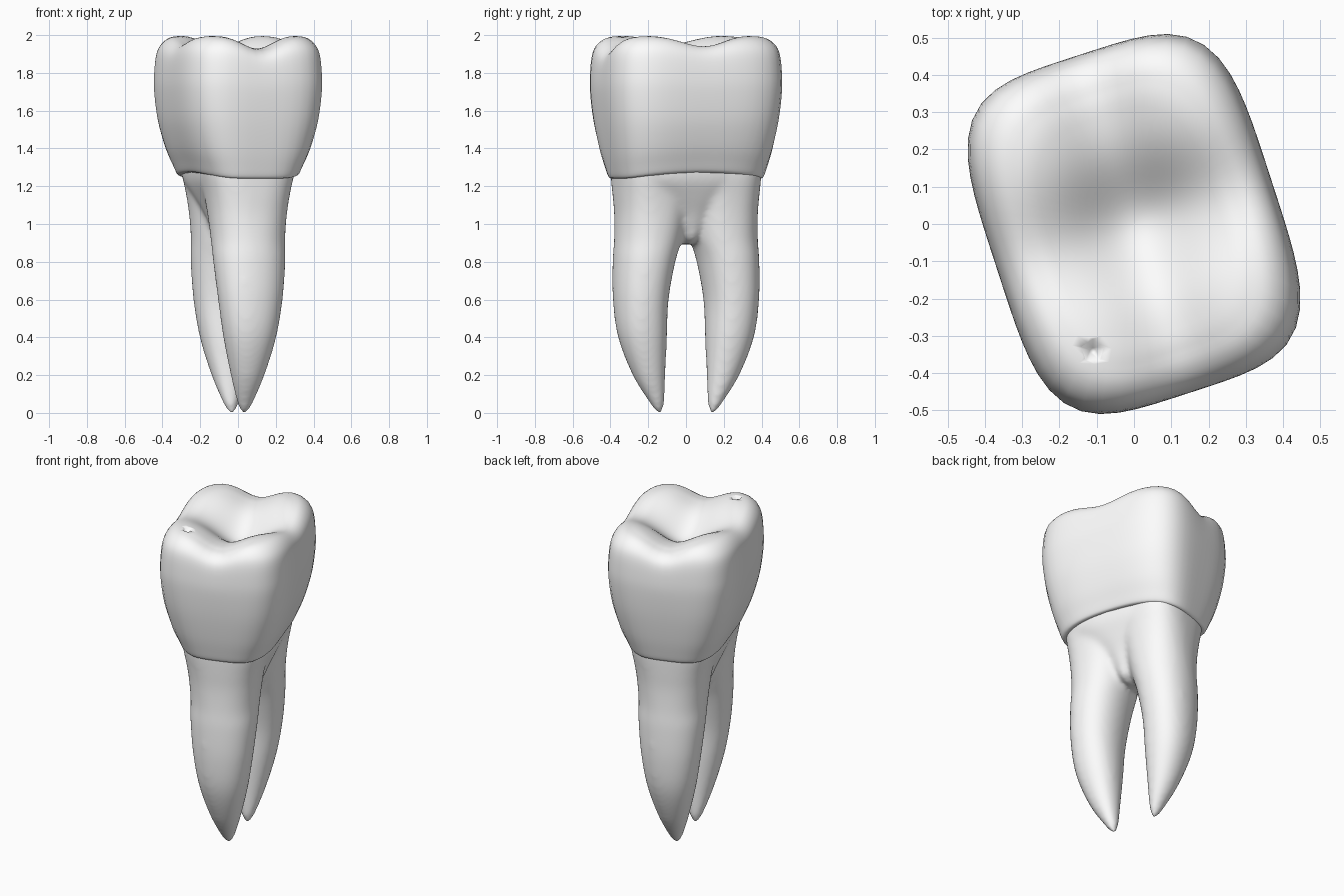
import bpy, bmesh, math
from mathutils import Vector

if "Cube" in bpy.data.objects:
    bpy.data.objects.remove(bpy.data.objects["Cube"])

TILT = math.radians(18)      # the tooth's long axis is turned from +y
SEG = 64

enamel = bpy.data.materials.new("enamel")
enamel.diffuse_color = (1.6, 1.59, 1.54, 1)
enamel.use_nodes = True
enamel.node_tree.nodes["Principled BSDF"].inputs["Base Color"].default_value = enamel.diffuse_color


def turn(u, v):
    c, s = math.cos(TILT), math.sin(TILT)
    return u * c - v * s, u * s + v * c


def spline(rows, steps):
    """Catmull-Rom through rows of numbers."""
    rows = [Vector(r) for r in rows]
    out = []
    for i in range(len(rows) - 1):
        p0, p1 = rows[max(i - 1, 0)], rows[i]
        p2, p3 = rows[i + 1], rows[min(i + 2, len(rows) - 1)]
        for k in range(steps):
            t = k / steps
            out.append(0.5 * (2 * p1 + (p2 - p0) * t + (2 * p0 - 5 * p1 + 4 * p2 - p3) * t * t
                              + (3 * p1 - p0 - 3 * p2 + p3) * t ** 3))
    return out + [rows[-1]]


def ring(a, b, n):
    """Superellipse points."""
    for i in range(SEG):
        th = 2 * math.pi * i / SEG
        c, s = math.cos(th), math.sin(th)
        r = (abs(c / a) ** n + abs(s / b) ** n) ** (-1 / n)
        yield r * c, r * s


def loft(bm, rings):
    loops = [[bm.verts.new(p) for p in r] for r in rings]
    for lo, hi in zip(loops, loops[1:]):
        for i in range(SEG):
            j = (i + 1) % SEG
            bm.faces.new((lo[i], lo[j], hi[j], hi[i]))
    bm.faces.new(loops[0][::-1])
    bm.faces.new(loops[-1])


def finish(bm, name):
    bmesh.ops.recalc_face_normals(bm, faces=bm.faces)
    me = bpy.data.meshes.new(name)
    bm.to_mesh(me)
    bm.free()
    for p in me.polygons:
        p.use_smooth = True
    me.materials.append(enamel)
    ob = bpy.data.objects.new(name, me)
    bpy.context.collection.objects.link(ob)
    return ob


# Roots: z, offset along long axis, half width, half depth, roundness
root_rows = [
    (-0.008, 0.142, 0.012, 0.012, 2.0), (0.05, 0.157, 0.042, 0.038, 2.0),
    (0.20, 0.202, 0.090, 0.086, 2.1), (0.40, 0.238, 0.140, 0.126, 2.2),
    (0.60, 0.248, 0.172, 0.142, 2.2), (0.80, 0.230, 0.192, 0.160, 2.2),
    (0.92, 0.207, 0.197, 0.175, 2.2), (1.05, 0.194, 0.208, 0.184, 2.4),
    (1.15, 0.190, 0.222, 0.192, 2.6), (1.25, 0.186, 0.240, 0.200, 2.9),
    (1.34, 0.186, 0.245, 0.200, 3.0)]
# Trunk joining the roots: z, half width, half depth, roundness
trunk_rows = [
    (0.89, 0.07, 0.015, 2.0), (0.92, 0.125, 0.045, 2.0), (0.98, 0.150, 0.09, 2.0),
    (1.06, 0.180, 0.17, 2.1), (1.15, 0.220, 0.29, 2.5), (1.24, 0.254, 0.378, 3.1),
    (1.34, 0.260, 0.385, 3.3)]
bm = bmesh.new()
for side in (-1, 1):
    rings = []
    for z, off, a, b, n in spline(root_rows, 6):
        rings.append([(*turn(u + side * 0.012, v + side * off), z) for u, v in ring(a, b, n)])
    loft(bm, rings)
loft(bm, [[(*turn(u, v), z) for u, v in ring(a, b, n)] for z, a, b, n in spline(trunk_rows, 4)])
roots = finish(bm, "roots")
rm = roots.modifiers.new("fuse", 'REMESH')
rm.mode = 'VOXEL'
rm.voxel_size = 0.013
rm.use_smooth_shade = True
sm = roots.modifiers.new("soften", 'SMOOTH')
sm.factor = 0.5
sm.iterations = 24


# Crown: wall profile, then a cap pressed down by crossing grooves
def gauss(x, s):
    return math.exp(-(x / s) ** 2)


def drop(u, v):
    across = gauss(v, 0.16)
    return (0.03 + 0.125 * gauss(u - 0.02, 0.22)) * across + 0.075 * gauss(u, 0.13) * (1 - 0.5 * across)


wall_rows = [
    (1.240, 0.262, 0.382, 3.3), (1.250, 0.276, 0.398, 3.4), (1.30, 0.296, 0.413, 3.5),
    (1.40, 0.332, 0.436, 3.7), (1.55, 0.368, 0.461, 3.9), (1.70, 0.385, 0.475, 4.0),
    (1.80, 0.385, 0.475, 4.0), (1.90, 0.374, 0.465, 4.0), (1.955, 0.350, 0.442, 3.9),
    (1.99, 0.310, 0.400, 3.8), (2.003, 0.260, 0.345, 3.5)]
rows = [tuple(r) for r in spline(wall_rows, 4)]
for k in range(1, 17):
    f = 1 - k / 16.3
    rows.append((2.005, 0.26 * f, 0.345 * f, 2.2 + 1.3 * f))
rings = []
for z, a, b, n in rows:
    top = min(max((z - 1.5) / 0.5, 0), 1) ** 2
    low = max(1 - (z - 1.24) / 0.3, 0)
    pts = []
    for u, v in ring(a, b, n):
        lift = 0.035 * low * max(0, 1 - (v / 0.38) ** 2)
        pts.append((*turn(u, v), z + lift - top * drop(u, v)))
    rings.append(pts)
bm = bmesh.new()
loft(bm, rings)
crown = finish(bm, "crown")

# Small chipped pit on one cusp
bm = bmesh.new()
bmesh.ops.create_cone(bm, cap_ends=True, segments=5, radius1=0.008, radius2=0.065, depth=0.09)
bmesh.ops.translate(bm, verts=bm.verts, vec=(-0.11, -0.34, 2.0))
pit = finish(bm, "pit_cutter")
pit.hide_render = True
pit.hide_set(True)
cut = crown.modifiers.new("pit", 'BOOLEAN')
cut.operation = 'DIFFERENCE'
cut.object = pit
cut.solver = 'EXACT'
